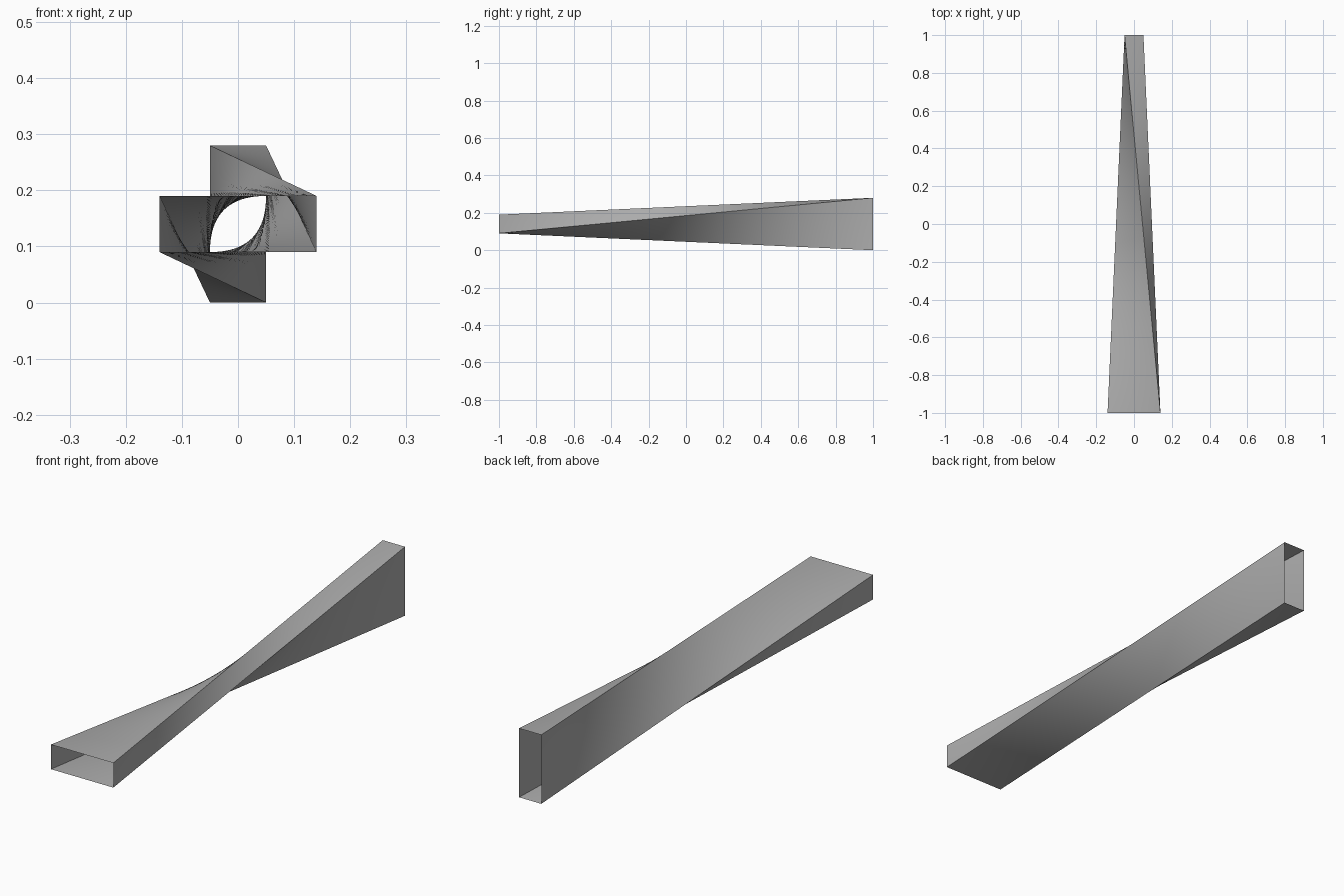
import bpy
import bmesh
from mathutils import Vector

cube = bpy.data.objects.get("Cube")
if cube:
    bpy.data.objects.remove(cube, do_unlink=True)

LONG, SHORT, MID_Z = 0.14, 0.05, 0.14   # half sizes of the rectangular ends
STEPS, ACROSS = 96, 12                  # divisions along and across each wall

grey = bpy.data.materials.new("plain grey")
grey.use_nodes = True
color = (0.42, 0.42, 0.42, 1)
grey.diffuse_color = color
grey.node_tree.nodes["Principled BSDF"].inputs["Base Color"].default_value = color


def end_corners(half_x, half_z, y, shift):
    """Rectangle corners, counter-clockwise from the front, rotated in order."""
    pts = [Vector((sx * half_x, y, MID_Z + sz * half_z))
           for sx, sz in ((1, -1), (1, 1), (-1, 1), (-1, -1))]
    return pts[shift:] + pts[:shift]


def ring(corners):
    """Split every side of a rectangle into equal pieces."""
    return [a.lerp(b, i / ACROSS)
            for a, b in zip(corners, corners[1:] + corners[:1])
            for i in range(ACROSS)]


# Open tube: straight rulings join the wide end to the tall end a quarter turn on
front = ring(end_corners(LONG, SHORT, -1, 0))
back = ring(end_corners(SHORT, LONG, 1, 1))
bm = bmesh.new()
rows = [[bm.verts.new(a.lerp(b, s / STEPS)) for a, b in zip(front, back)]
        for s in range(STEPS + 1)]
count = len(front)
for r0, r1 in zip(rows, rows[1:]):
    for i in range(count):
        j = (i + 1) % count
        bm.faces.new((r0[i], r0[j], r1[j], r1[i]))
bm.normal_update()

mesh = bpy.data.meshes.new("twisted_tube")
bm.to_mesh(mesh)
bm.free()
mesh.materials.append(grey)
tube = bpy.data.objects.new("twisted_tube", mesh)
bpy.context.collection.objects.link(tube)

# Smooth walls with crisp corner edges
bpy.ops.object.select_all(action="DESELECT")
tube.select_set(True)
bpy.context.view_layer.objects.active = tube
bpy.ops.object.shade_smooth_by_angle(angle=0.52)
